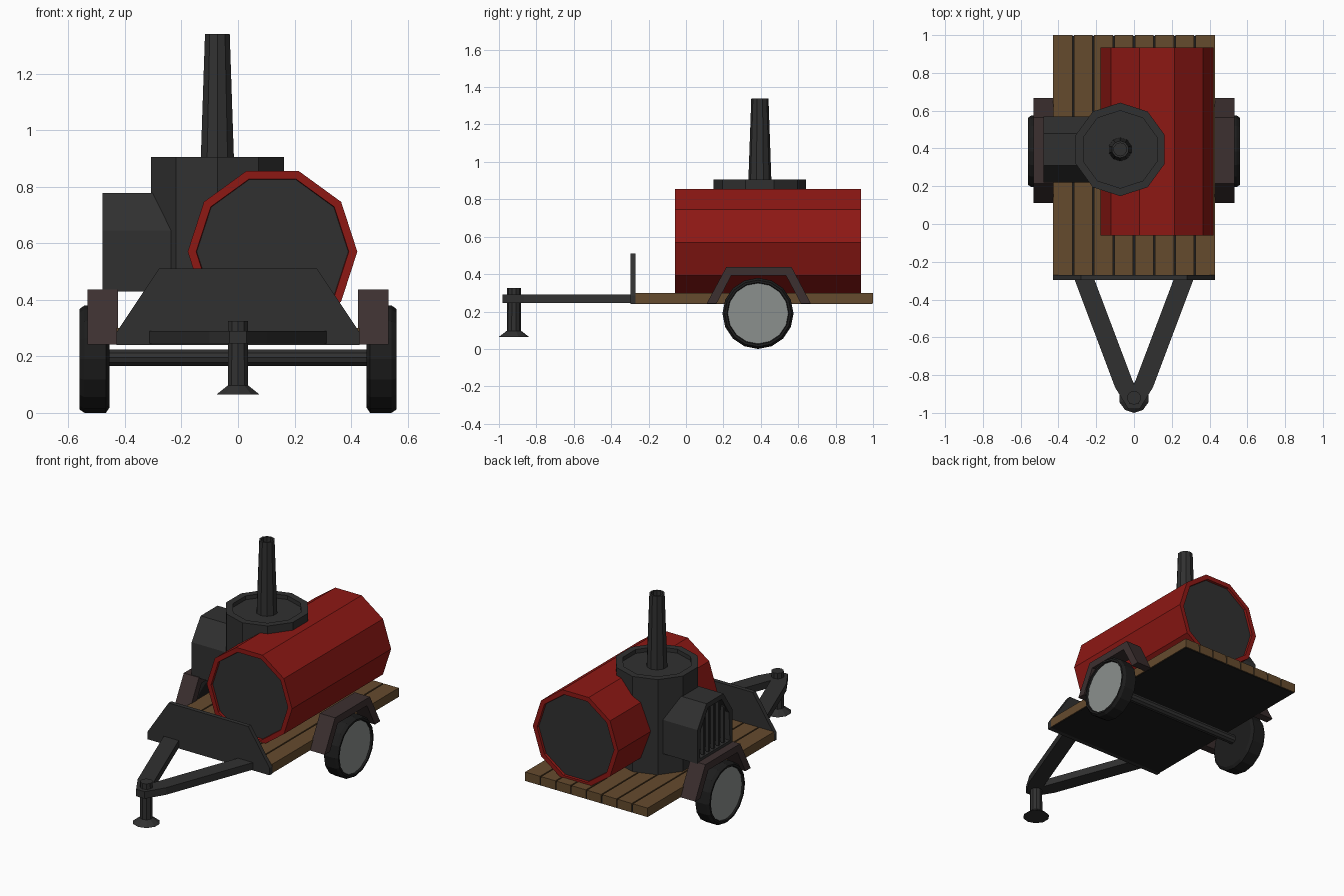
import bpy, bmesh, math

if "Cube" in bpy.data.objects:
    bpy.data.objects.remove(bpy.data.objects["Cube"])

def material(name, rgb):
    m = bpy.data.materials.new(name)
    m.diffuse_color = (*rgb, 1)
    m.use_nodes = True
    m.node_tree.nodes["Principled BSDF"].inputs["Base Color"].default_value = m.diffuse_color
    return m

IRON = material("iron", (0.03, 0.03, 0.03))
RED = material("red_paint", (0.27, 0.009, 0.007))
WOOD = material("wood", (0.13, 0.07, 0.027))
RUST = material("fender_brown", (0.045, 0.029, 0.029))
RUBBER = material("rubber", (0.012, 0.012, 0.012))
STEEL = material("hub_steel", (0.26, 0.28, 0.27))

def place(axis, a, b, t):
    return {"x": (t, a, b), "y": (a, t, b), "z": (a, b, t)}[axis]

def finish(name, bm, mats):
    bmesh.ops.recalc_face_normals(bm, faces=bm.faces)
    me = bpy.data.meshes.new(name)
    bm.to_mesh(me)
    bm.free()
    for m in mats:
        me.materials.append(m)
    ob = bpy.data.objects.new(name, me)
    bpy.context.collection.objects.link(ob)
    return ob

def lathe(name, rings, n, axis, centre, mat, caps=None, phase=0.0):
    """Stack of n-sided rings (radius, position) along an axis, capped at both ends."""
    bm = bmesh.new()
    caps = caps or (mat, mat)
    loops = []
    for r, t in rings:
        loops.append([bm.verts.new(place(axis,
            centre[0] + r * math.cos(phase + math.tau * i / n),
            centre[1] + r * math.sin(phase + math.tau * i / n), t)) for i in range(n)])
    for p, q in zip(loops, loops[1:]):
        for i in range(n):
            j = (i + 1) % n
            bm.faces.new((p[i], p[j], q[j], q[i]))
    for k, loop in enumerate((loops[0], loops[-1])):
        bm.faces.new(loop).material_index = k + 1
    return finish(name, bm, [mat, *caps])

def prism(name, pts, axis, lo, hi, mat, recess=None):
    """Extruded profile; recess=(border, depth) sinks a panel into the lo end."""
    bm = bmesh.new()
    p, q = ([bm.verts.new(place(axis, a, b, t)) for a, b in pts] for t in (lo, hi))
    front = bm.faces.new(p)
    bm.faces.new(q)
    for i in range(len(pts)):
        j = (i + 1) % len(pts)
        bm.faces.new((p[i], p[j], q[j], q[i]))
    if recess:
        bmesh.ops.recalc_face_normals(bm, faces=bm.faces)
        bmesh.ops.inset_region(bm, faces=[front], thickness=recess[0])
        bmesh.ops.inset_region(bm, faces=[front], thickness=0.0005, depth=-recess[1])
    return finish(name, bm, [mat])

def box(name, x0, x1, y0, y1, z0, z1, mat):
    return prism(name, [(x0, y0), (x1, y0), (x1, y1), (x0, y1)], "z", z0, z1, mat)

# Plank deck with dark underside filling the seams
N, W = 8, 0.86
for i in range(N):
    x = -W / 2 + i * W / N
    g0, g1 = (0 if i == 0 else 0.004), (0 if i == N - 1 else 0.004)
    box(f"deck_plank_{i + 1}", x + g0, x + W / N - g1, -0.27, 1.0, 0.243, 0.30, WOOD)
box("deck_underside", -0.425, 0.425, -0.27, 0.995, 0.24, 0.288, RUBBER)

# Front guard plate
prism("front_guard", [(-0.43, 0.24), (0.43, 0.24), (0.43, 0.285), (0.28, 0.51),
                      (-0.28, 0.51), (-0.43, 0.285)], "y", -0.297, -0.27, IRON)

# A-frame drawbar
half = [(0.32, -0.28), (0.10, -0.865), (0.03, -0.98)]
prism("drawbar", half + [(-x, y) for x, y in reversed(half)]
      + [(-0.215, -0.28), (0, -0.85), (0.215, -0.28)], "z", 0.245, 0.29, IRON)

# Parking stand
lathe("parking_stand", [(0.08, 0.065), (0.038, 0.097), (0.037, 0.325)], 10, "z",
      (0, -0.92), IRON, phase=math.pi / 2)

# Horizontal red boiler with recessed ends
lathe("boiler", [(0.268, -0.045), (0.27, -0.06), (0.30, -0.06),
                 (0.30, 0.935), (0.27, 0.935), (0.268, 0.92)], 10, "y",
      (0.122, 0.57), RED, caps=(IRON, IRON))

# Vertical firebox and chimney
CX, CY = -0.073, 0.395
lathe("firebox", [(0.2475, 0.29), (0.2475, 0.905), (0.205, 0.905), (0.205, 0.88)],
      10, "z", (CX, CY), IRON, phase=math.pi / 2)
lathe("chimney", [(0.063, 0.86), (0.046, 1.34), (0.034, 1.34), (0.034, 1.27)],
      10, "z", (CX, CY), IRON, phase=math.pi / 2)

# Stoking hatch with grille bars
prism("stoking_hatch", [(CY - 0.175, 0.43), (CY + 0.175, 0.43), (CY + 0.175, 0.645),
                        (CY + 0.085, 0.778), (CY - 0.085, 0.778), (CY - 0.175, 0.645)],
      "x", -0.48, CX - 0.05, IRON, recess=(0.035, 0.07))
for i in range(5):
    y = CY + (i - 2) * 0.05
    top = 0.75 if abs(i - 2) < 2 else 0.69
    box(f"grille_bar_{i + 1}", -0.475, -0.455, y - 0.009, y + 0.009, 0.46, top, IRON)

# Axle, wheels and fenders
WY, WZ = 0.385, 0.19
lathe("axle", [(0.03, -0.47), (0.03, 0.47)], 10, "x", (WY, 0.195), IRON)
for s, side in ((-1, "left"), (1, "right")):
    tyre = [(0.172, 0.455), (0.19, 0.467), (0.19, 0.543), (0.178, 0.56),
            (0.166, 0.56), (0.162, 0.55)]
    lathe(f"{side}_wheel", [(r, s * x) for r, x in tyre], 16, "x", (WY, WZ),
          RUBBER, caps=(RUBBER, STEEL), phase=math.pi / 16 * 2)
    prism(f"{side}_fender", [(0.11, 0.242), (0.215, 0.437), (0.565, 0.437), (0.668, 0.242),
                             (0.615, 0.242), (0.535, 0.392), (0.242, 0.392), (0.163, 0.242)],
          "x", s * 0.425, s * 0.532, RUST)
